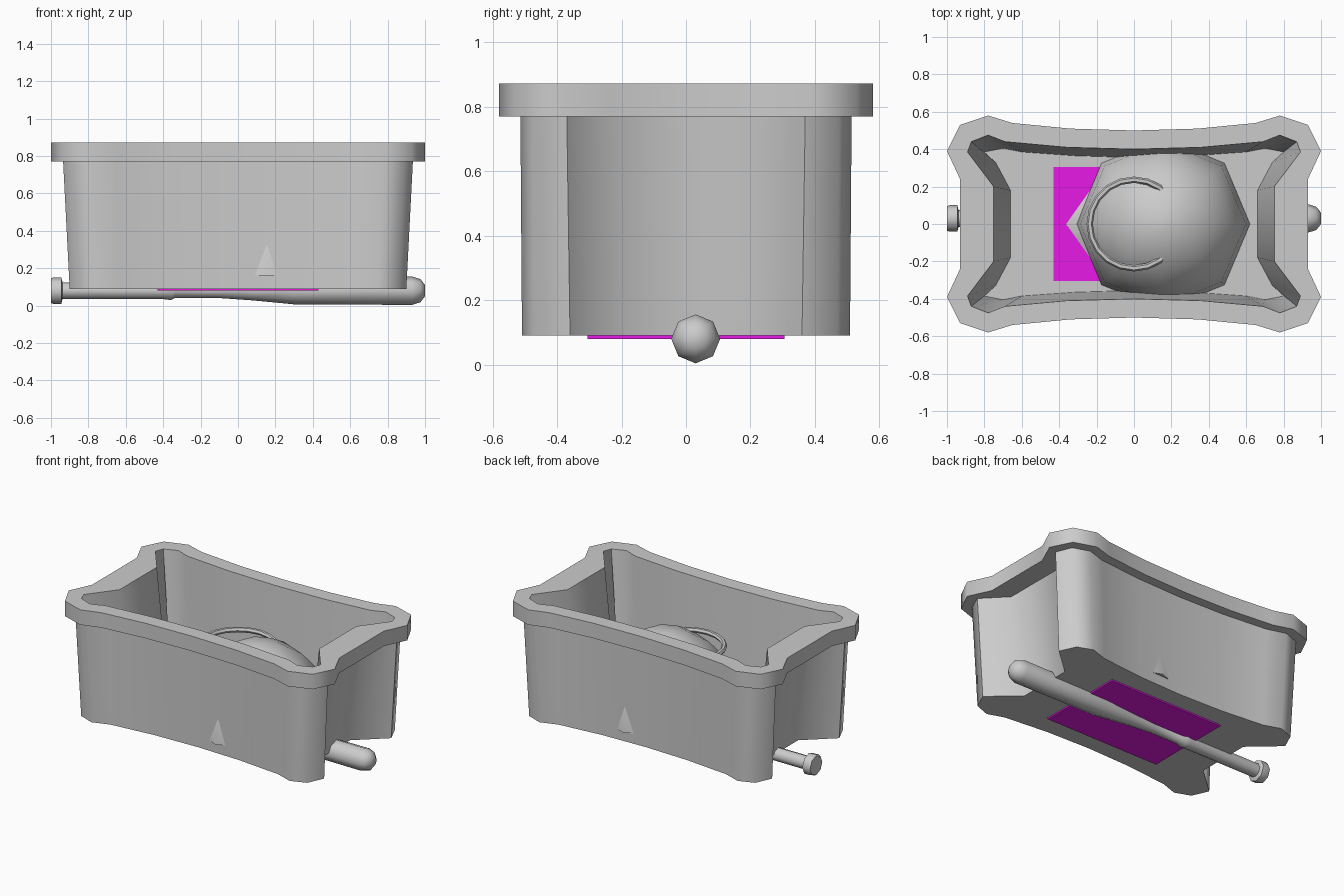
import bpy, bmesh, math
from mathutils import Vector

if "Cube" in bpy.data.objects:
    bpy.data.objects.remove(bpy.data.objects["Cube"])


def finish(name, bm, angle=35):
    bmesh.ops.recalc_face_normals(bm, faces=bm.faces)
    me = bpy.data.meshes.new(name)
    bm.to_mesh(me)
    bm.free()
    ob = bpy.data.objects.new(name, me)
    bpy.context.collection.objects.link(ob)
    bpy.ops.object.select_all(action='DESELECT')
    bpy.context.view_layer.objects.active = ob
    ob.select_set(True)
    bpy.ops.object.shade_smooth_by_angle(angle=math.radians(angle))
    return ob


def loft(bm, loops):
    rings = [[bm.verts.new(p) for p in loop] for loop in loops]
    n = len(rings[0])
    for a, b in zip(rings, rings[1:]):
        for i in range(n):
            j = (i + 1) % n
            bm.faces.new((a[i], a[j], b[j], b[i]))
    bm.faces.new(rings[0])
    bm.faces.new(rings[-1])


def outline(quarter, z):
    """Mirror a quarter outline (side to middle) into a closed loop."""
    half = quarter + [(-x, y) for x, y in reversed(quarter[:-1])]
    full = half + [(x, -y) for x, y in reversed(half)]
    return [Vector((x, y, z)) for x, y in full]


# Tub: deeply recessed ends, overhanging rim, tapered inside
rim = [(.93, .24), (1, .39), (.93, .53), (.78, .58), (.65, .54), (.34, .51), (0, .5)]
body = [(.79, .22), (.935, .37), (.89, .475), (.78, .514), (.65, .475), (.34, .445), (0, .435)]
base = [(.71, .19), (.9, .36), (.85, .47), (.745, .509), (.63, .47), (.32, .44), (0, .43)]
mouth = [(.75, .2), (.89, .385), (.87, .44), (.78, .475), (.69, .44), (.36, .41), (0, .4)]
floor = [(.66, .18), (.74, .33), (.8, .385), (.7, .405), (.6, .385), (.32, .365), (0, .355)]
bm = bmesh.new()
loft(bm, [outline(base, .09), outline(body, .77), outline(rim, .77),
          outline(rim, .872), outline(mouth, .872), outline(floor, .16)])
finish("tub", bm, 62)

# Coloured plate set into the floor
bm = bmesh.new()
bmesh.ops.create_cube(bm, size=1)
for v in bm.verts:
    v.co = (v.co.x * .86, v.co.y * .61, .123 + v.co.z * .086)
plate = finish("floor_plate", bm)
mat = bpy.data.materials.new("magenta")
mat.diffuse_color = (.8, .01, .8, 1)
mat.use_nodes = True
mat.node_tree.nodes["Principled BSDF"].inputs["Base Color"].default_value = mat.diffuse_color
plate.data.materials.append(mat)

# Bat lying under the tub
profile = [(-1, .066), (-.985, .071), (-.945, .071), (-.938, .045), (-.4, .045), (-.36, .05),
           (-.335, .038), (-.12, .038), (.08, .052), (.3, .073), (.93, .076), (.975, .062), (1, .03)]
bm = bmesh.new()
loft(bm, [[Vector((x, .03 + r * math.sin(i * math.pi / 4), .08 + r * math.cos(i * math.pi / 4)))
           for i in range(8)] for x, r in profile])
finish("bat", bm, 60)

# Cap crown: eight-sided dome
bm = bmesh.new()
tiers = [math.radians(a) for a in (0, 18, 36, 54, 72, 85)]
loft(bm, [[Vector((.155 + .465 * math.cos(t) * math.cos(i * math.pi / 4),
                   .46 * math.cos(t) * math.sin(i * math.pi / 4),
                   .16 + .52 * math.sin(t))) for i in range(8)] for t in tiers])
finish("cap_crown", bm, 60)

# Cap bill: arched plate sloping down into the floor
bm = bmesh.new()
xs, ys = (-.48, -.35, -.25, -.15), (-.28, -.17, -.08, 0, .08, .17, .28)
grid = [[bm.verts.new((x, y, max(.1, .165 + .45 * (x + .35) - .32 * abs(y)))) for y in ys] for x in xs]
for a, b in zip(grid, grid[1:]):
    for i in range(len(ys) - 1):
        bm.faces.new((a[i], a[i + 1], b[i + 1], b[i]))
bill = finish("cap_bill", bm, 60)
mod = bill.modifiers.new("thickness", 'SOLIDIFY')
mod.thickness = .012
mod.offset = 0

# Ring half sunk in the crown
bpy.ops.mesh.primitive_torus_add(major_segments=20, minor_segments=6, major_radius=.237,
                                 minor_radius=.017, location=(0, 0, .615))
bpy.context.object.name = "ring"
bpy.ops.object.shade_smooth_by_angle(angle=math.radians(35))
